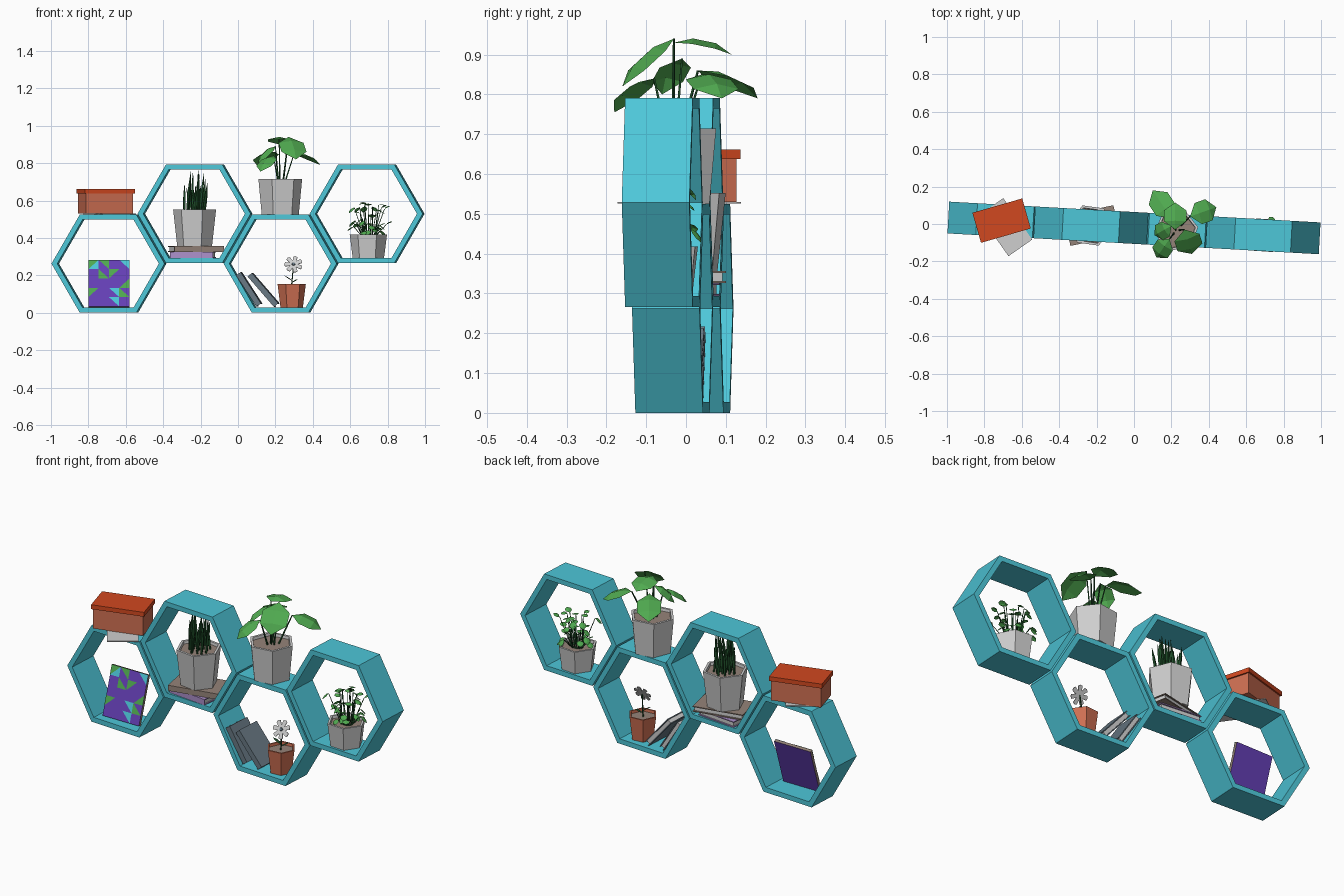
import bpy, bmesh, math, random
from mathutils import Matrix, Vector as V

if "Cube" in bpy.data.objects:
    bpy.data.objects.remove(bpy.data.objects["Cube"])
random.seed(4)


def material(name, *rgb):
    m = bpy.data.materials.new(name)
    m.use_nodes = True
    m.diffuse_color = (*rgb, 1)
    m.node_tree.nodes["Principled BSDF"].inputs["Base Color"].default_value = (*rgb, 1)
    return m


teal = material("teal paint", .075, .57, .69)
purple = material("deep purple", .13, .05, .47)
lilac = material("lilac", .42, .28, .6)
leaf_green = material("leaf green", .08, .4, .08)
dark_green = material("dark green", .012, .07, .02)
pale_grey = material("pale grey", .62, .62, .62)
slate = material("slate", .14, .19, .23)
clay = material("clay", .62, .16, .085)
rust = material("rust orange", .64, .065, .014)
brown = material("dull brown", .3, .23, .19)


def make(name, bm, *mats, matrix=None):
    mesh = bpy.data.meshes.new(name)
    bm.to_mesh(mesh)
    bm.free()
    for m in mats:
        mesh.materials.append(m)
    ob = bpy.data.objects.new(name, mesh)
    bpy.context.collection.objects.link(ob)
    if matrix:
        ob.matrix_world = matrix
    return ob


def place(x, y, z, turn=0, axis='Z'):
    return Matrix.Translation((x, y, z)) @ Matrix.Rotation(math.radians(turn), 4, axis)


def ring(r, z, n=6, turn=0):
    a = [math.radians(turn) + math.tau * i / n for i in range(n)]
    return [V((r * math.cos(t), r * math.sin(t), z)) for t in a]


def loft(bm, rings, closed=False, cap_mat=0):
    """Join rings of points with quads; cap the ends unless closed on itself."""
    vs = [[bm.verts.new(p) for p in r] for r in rings]
    n = len(vs[0])
    for a, b in zip(vs, vs[1:] + vs[:1] if closed else vs[1:]):
        for i in range(n):
            j = (i + 1) % n
            bm.faces.new((a[i], a[j], b[j], b[i]))
    if not closed:
        bm.faces.new(vs[0][::-1])
        bm.faces.new(vs[-1]).material_index = cap_mat


def block(bm, size, centre=(0, 0, 0), mat=0):
    res = bmesh.ops.create_cube(bm, size=1)
    for v in res["verts"]:
        v.co = V([c * s for c, s in zip(v.co, size)]) + V(centre)
        for f in v.link_faces:
            f.material_index = mat


def rod(bm, a, b, radii, n=4):
    a, b = V(a), V(b)
    q = (b - a).to_track_quat('Z', 'Y')
    k = len(radii) - 1
    loft(bm, [[a.lerp(b, i / k) + q @ p for p in ring(r, 0, n)] for i, r in enumerate(radii)])


def leaf(bm, base, tip, width, arch=.02):
    """Two folded halves either side of an arched midrib."""
    base, tip = V(base), V(tip)
    d = (tip - base).normalized()
    side = d.cross(V((0, 0, 1))).normalized()
    up = side.cross(d)
    rib = [base, base.lerp(tip, .3) + up * arch, base.lerp(tip, .7) + up * arch, tip]
    mid = [bm.verts.new(p) for p in rib]
    for s in (1, -1):
        e = [bm.verts.new(p + side * s * width / 2 - up * arch * .7) for p in rib[1:3]]
        faces = [(mid[0], mid[1], e[0]), (mid[1], mid[2], e[1], e[0]), (mid[2], mid[3], e[1])]
        for f in faces:
            bm.faces.new(f if s < 0 else f[::-1])


# Shelf row, slightly turned from the x axis
TURN = -3.2
R, WALL, DEPTH = .303, .031, .17
LOW, HIGH = .2625, .529


def row(x):
    return -.021 - .056 * x


def floor_z(centre_z):
    return centre_z - (R - WALL) * math.cos(math.pi / 6)


for i, x in enumerate((-.69, -.23, .23, .69)):
    bm = bmesh.new()
    loft(bm, [[V((p.x, y, p.y)) for p in ring(r, 0)] for r, y in
              ((R, -DEPTH / 2), (R, DEPTH / 2), (R - WALL, DEPTH / 2), (R - WALL, -DEPTH / 2))], closed=True)
    bmesh.ops.recalc_face_normals(bm, faces=bm.faces)
    make(f"hexagon_shelf_{i + 1}", bm, teal, matrix=place(x, row(x), HIGH if i % 2 else LOW, TURN))

# Planters with soil
def pot(name, x, z, r_low, r_top, h, turn, mat):
    bm = bmesh.new()
    loft(bm, [ring(r_low, 0), ring(r_top, h), ring(r_top * .88, h), ring(r_top * .86, h - .015)], cap_mat=1)
    make(name, bm, mat, brown, matrix=place(x, row(x), z, turn))


SHELF_TOP = LOW + R * math.cos(math.pi / 6)
pot("spiky_plant_pot", -.232, .357, .094, .116, .195, -8, pale_grey)
pot("broadleaf_pot", .226, SHELF_TOP, .1, .118, .19, 8, pale_grey)
pot("herb_pot", .697, floor_z(HIGH), .084, .1, .125, -4, pale_grey)
pot("flower_pot", .287, floor_z(LOW), .06, .076, .128, 5, clay)

# Spiky plant
bm = bmesh.new()
for i in range(20):
    a, r = i * 2.4, .014 * math.sqrt(i)
    x, y = -.23 + r * math.cos(a), row(-.23) + r * math.sin(a)
    tip = (x + random.uniform(-.025, .025), y + random.uniform(-.02, .02), random.uniform(.64, .77))
    rod(bm, (x, y, .53), tip, (.005, .008, .007, .001))
make("spiky_plant", bm, dark_green)

# Broadleaf plant: base, tip, width
leaves = [((.2, .03, .86), (.1, .18, .79), .12), ((.22, -.03, .93), (.22, .115, .9), .12),
          ((.3, .04, .85), (.44, .09, .79), .12), ((.19, -.08, .84), (.12, -.18, .755), .1),
          ((.27, -.03, .94), (.31, -.16, .82), .14), ((.2, -.01, .89), (.11, -.06, .8), .09)]
bm, stems = bmesh.new(), bmesh.new()
for base, tip, w in leaves:
    leaf(bm, base, tip, w)
    root = V((.226, row(.226), .7)).lerp(V((base[0], base[1], .7)), .35)
    rod(stems, root, base, (.005, .004, .003))
make("broadleaf_leaves", bm, leaf_green)
make("broadleaf_stems", stems, dark_green)

# Bushy herb
bm, stems = bmesh.new(), bmesh.new()
centre = V((.7, row(.7), .4))
for i in range(34):
    a = i * 2.4
    out = V((math.cos(a), math.sin(a) * .75, 0))
    reach = random.uniform(.02, .105)
    end = centre + out * reach + V((0, 0, random.uniform(.04, .2) - reach * .3))
    rod(stems, centre + out * .03, end, (.003, .002), 3)
    leaf(bm, end, end + out * .035 + V((0, 0, random.uniform(-.035, .02))), .034, .005)
make("herb_leaves", bm, leaf_green)
make("herb_stems", stems, dark_green)

# Small flower
fy = row(.29)
bm = bmesh.new()
petals = [V((r * math.cos(t), r * math.sin(t), 0)) for k in range(7)
          for r, t in [(f, math.tau * (k + o) / 7) for f, o in ((.022, 0), (.047, .22), (.05, .5), (.047, .78))]]
loft(bm, [petals, [p + V((0, 0, .004)) for p in petals]])
head = place(.297, fy - .01, .258, 62, 'X')
make("flower_petals", bm, pale_grey, matrix=head)
bm = bmesh.new()
loft(bm, [ring(.011, .002), ring(.008, .01)])
make("flower_centre", bm, slate, matrix=head)
bm = bmesh.new()
rod(bm, (.285, fy, .13), (.297, fy - .008, .257), (.004, .003))
leaf(bm, (.288, fy, .17), (.245, fy - .01, .2), .022, .004)
leaf(bm, (.288, fy, .16), (.32, fy + .02, .18), .02, .004)
make("flower_stem", bm, dark_green)


# Books: page block between two covers with a spine at the front
def book(name, length, depth, thick, cover, matrix):
    bm = bmesh.new()
    t = .005
    block(bm, (length - .012, depth - .01, thick - 2 * t), (0, -.002, 0), 1)
    for s in (1, -1):
        block(bm, (length, depth, t), (0, 0, s * (thick - t) / 2))
    block(bm, (length, t, thick - 2 * t), (0, (t - depth) / 2, 0))
    make(name, bm, cover, pale_grey, matrix=matrix)


book("lower_flat_book", .23, .16, .032, lilac, place(-.24, row(-.24), .31, -6))
book("upper_flat_book", .27, .165, .03, brown, place(-.225, row(-.225), .341, 12))
book("left_leaning_book", .2, .14, .03, slate,
     place(.06, row(.06), .125, TURN) @ Matrix.Rotation(math.radians(-123), 4, 'Y'))
book("right_leaning_book", .215, .14, .03, slate,
     place(.137, row(.137), .122, TURN) @ Matrix.Rotation(math.radians(-131), 4, 'Y'))

# Leaning picture with a triangle pattern
W, H = .22, .262
lean = place(-.69, -.02, floor_z(LOW) + .004) @ Matrix.Rotation(math.radians(-18), 4, 'X')
bm = bmesh.new()
block(bm, (W, .016, H), (0, 0, H / 2))
bm.normal_update()
for f in bm.faces:
    f.material_index = 1 if abs(f.normal.y) > .5 else 0
make("picture_panel", bm, brown, purple, matrix=lean)
bm = bmesh.new()
# column, row, missing corner, colour
pattern = [(0, 4, 3, 0), (1, 4, 0, 1), (3, 4, 0, 0), (0, 1, 1, 1), (2, 1, 0, 0), (2, 0, 0, 0),
           (3, 2, 3, 1), (1, 3, 2, 1), (3, 1, 2, 1), (0, 4, 1, 1), (2, 3, 1, 1)]
for c, r, skip, col in pattern:
    x, z = -W / 2 + c * W / 4, r * H / 5
    quad = [(x, z), (x + W / 4, z), (x + W / 4, z + H / 5), (x, z + H / 5)]
    f = bm.faces.new([bm.verts.new((px, -.0095, pz)) for i, (px, pz) in enumerate(quad) if i != skip])
    f.material_index = col
make("picture_triangles", bm, teal, leaf_green, matrix=lean)

# Paper and lidded box on the first shelf
bm = bmesh.new()
block(bm, (.155, .27, .004))
make("paper_sheet", bm, pale_grey, matrix=place(-.685, -.017, SHELF_TOP + .003, 35))
box = place(-.708, .018, SHELF_TOP + .005, 16)
bm = bmesh.new()
block(bm, (.262, .152, .11), (0, 0, .055))
make("storage_box", bm, clay, matrix=box)
bm = bmesh.new()
block(bm, (.277, .167, .024), (0, 0, .12))
make("storage_box_lid", bm, rust, matrix=box)
